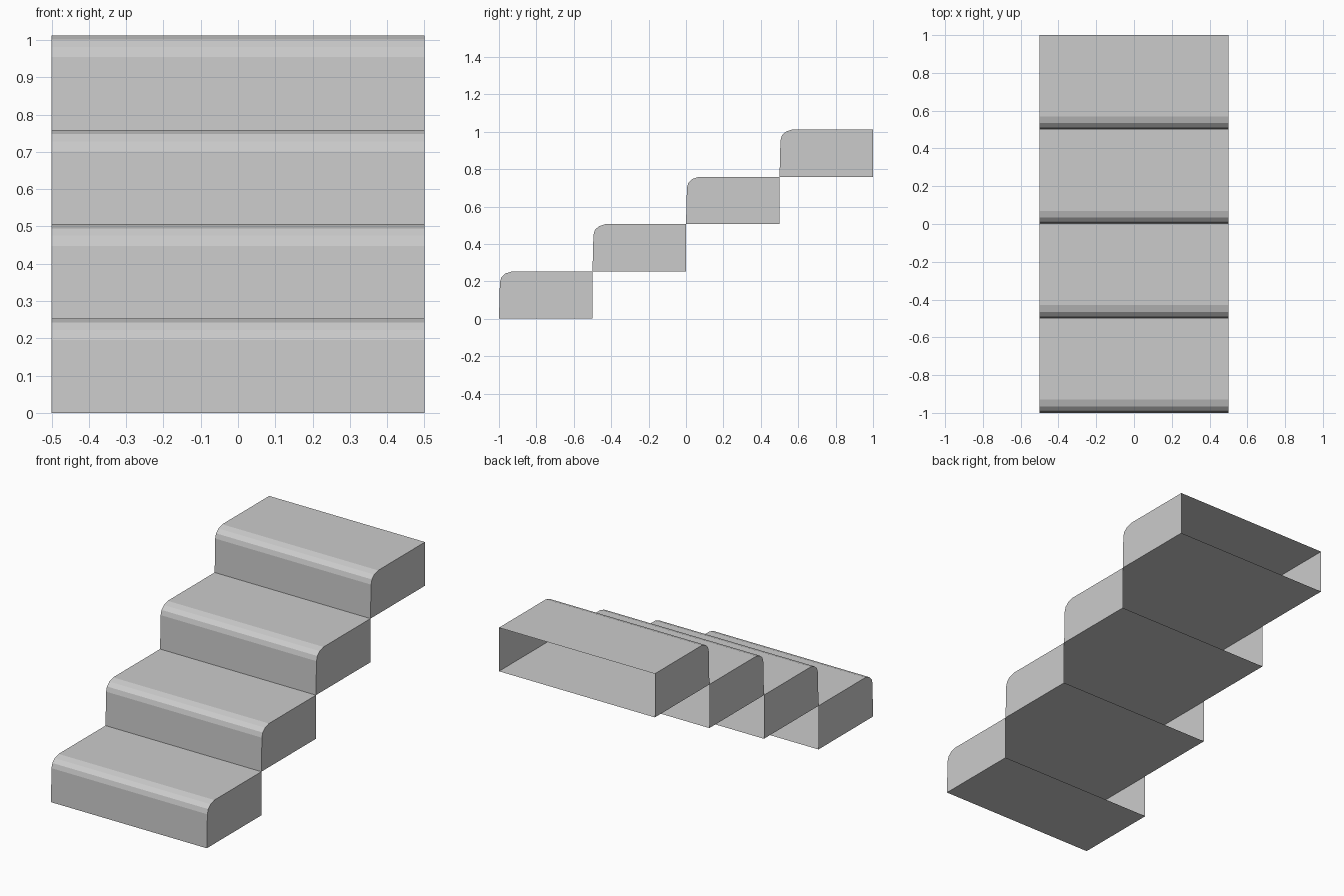
import bpy, bmesh

if "Cube" in bpy.data.objects:
    bpy.data.objects.remove(bpy.data.objects["Cube"])

STEPS, DEPTH, RISE, HALF_W = 4, 0.5, 0.253, 0.5

# Side profile of one step (y, z): floor back, riser, rounded nosing, tread back
PROFILE = [(0.5, 0), (0, 0), (0.005, 0.195), (0.013, 0.222),
           (0.035, 0.242), (0.07, RISE), (0.5, RISE)]


def make_step(name, y, z):
    bm = bmesh.new()
    left = [bm.verts.new((-HALF_W, p[0], p[1])) for p in PROFILE]
    right = [bm.verts.new((HALF_W, p[0], p[1])) for p in PROFILE]
    # Floor, riser, nosing and tread; the back stays open
    for i in range(len(PROFILE) - 1):
        bm.faces.new((left[i], left[i + 1], right[i + 1], right[i]))
    # Side panels
    bm.faces.new(left[::-1])
    bm.faces.new(right)
    bmesh.ops.recalc_face_normals(bm, faces=bm.faces)
    # Tread must face up
    bm.faces.ensure_lookup_table()
    if bm.faces[len(PROFILE) - 2].normal.z < 0:
        bmesh.ops.reverse_faces(bm, faces=bm.faces)
    mesh = bpy.data.meshes.new(name)
    bm.to_mesh(mesh)
    bm.free()
    obj = bpy.data.objects.new(name, mesh)
    obj.location = (0, y, z)
    bpy.context.collection.objects.link(obj)


# Flight of steps, each resting on the back edge of the one below
for n in range(STEPS):
    make_step(f"step_{n + 1}", -1 + n * DEPTH, n * RISE)
